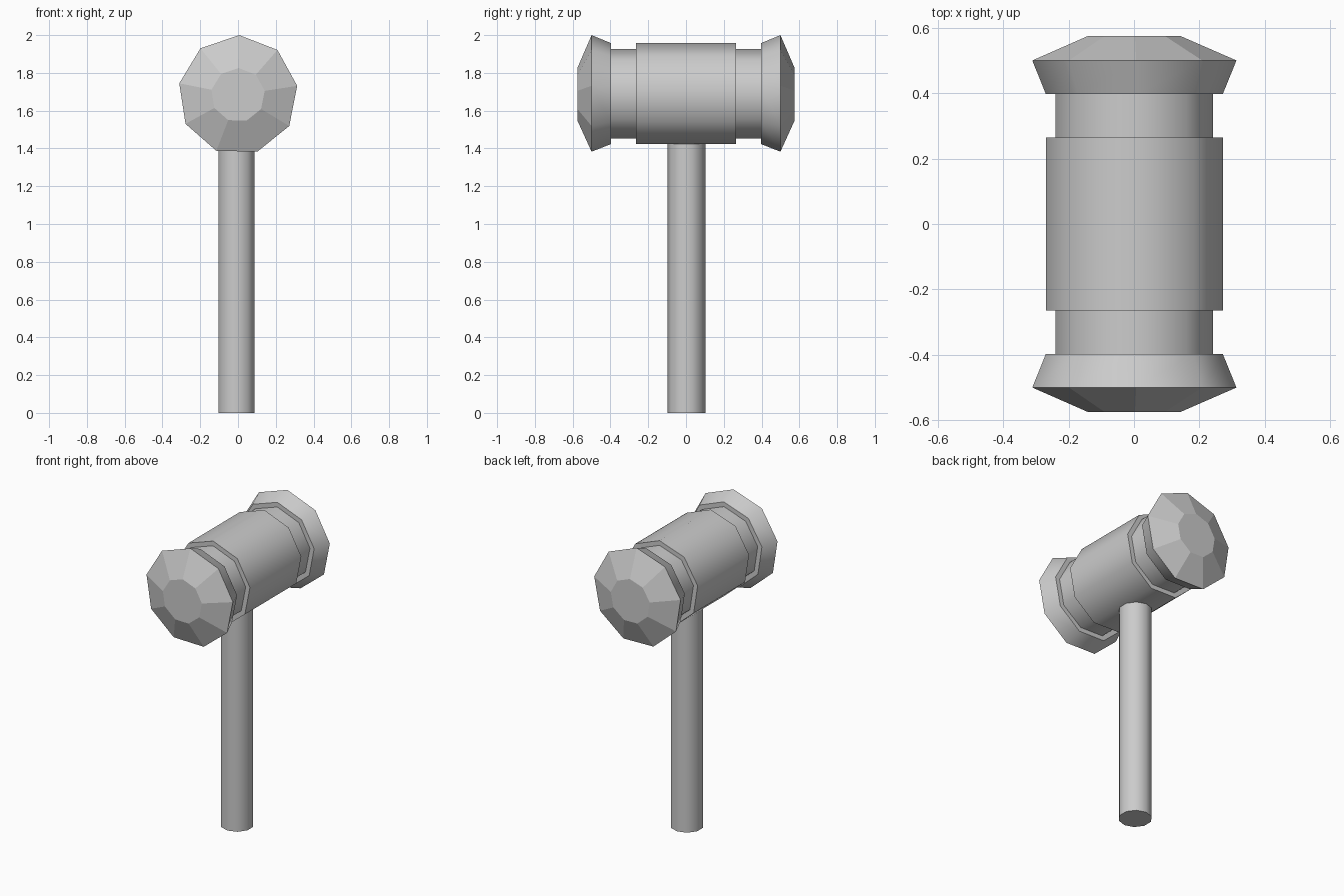
import bpy, bmesh, math

if "Cube" in bpy.data.objects:
    bpy.data.objects.remove(bpy.data.objects["Cube"])

HEAD_Z = 1.683


def lathe(name, rings, sides, point, flat_segments=()):
    """Join polygon rings (position, radius) along an axis, capped at both ends."""
    bm = bmesh.new()
    loops = []
    for pos, rad in rings:
        loops.append([bm.verts.new(point(pos, rad, 2 * math.pi * i / sides))
                      for i in range(sides)])
    for s, (a, b) in enumerate(zip(loops, loops[1:])):
        for i in range(sides):
            j = (i + 1) % sides
            f = bm.faces.new((a[i], a[j], b[j], b[i]))
            f.smooth = s not in flat_segments
    bm.faces.new(loops[0])
    bm.faces.new(loops[-1])
    # every ring is a crisp edge
    for loop in loops:
        for i in range(sides):
            bm.edges.get((loop[i], loop[(i + 1) % sides])).smooth = False
    bmesh.ops.recalc_face_normals(bm, faces=bm.faces[:])
    mesh = bpy.data.meshes.new(name)
    bm.to_mesh(mesh)
    bm.free()
    ob = bpy.data.objects.new(name, mesh)
    bpy.context.collection.objects.link(ob)
    return ob


# Nine-sided head along y: faceted tip, flared striking cap, neck, thicker sleeve
half = [(0.575, 0.143), (0.50, 0.317), (0.398, 0.275),
        (0.398, 0.244), (0.265, 0.244), (0.265, 0.275)]
rings = [(-y, r) for y, r in half] + half[::-1]
last = len(rings) - 2
tilt = math.radians(1.2)
lathe("hammer_head", rings, 9,
      lambda y, r, a: (r * math.sin(a + tilt), y, HEAD_Z + r * math.cos(a + tilt)),
      flat_segments=(0, 2, 4, last - 4, last - 2, last))

# Ten-sided handle running up into the head
lathe("handle", [(0.0, 0.1), (1.5, 0.1)], 10,
      lambda z, r, a: (-0.008 + r * math.sin(a), 0.002 + r * math.cos(a), z))
